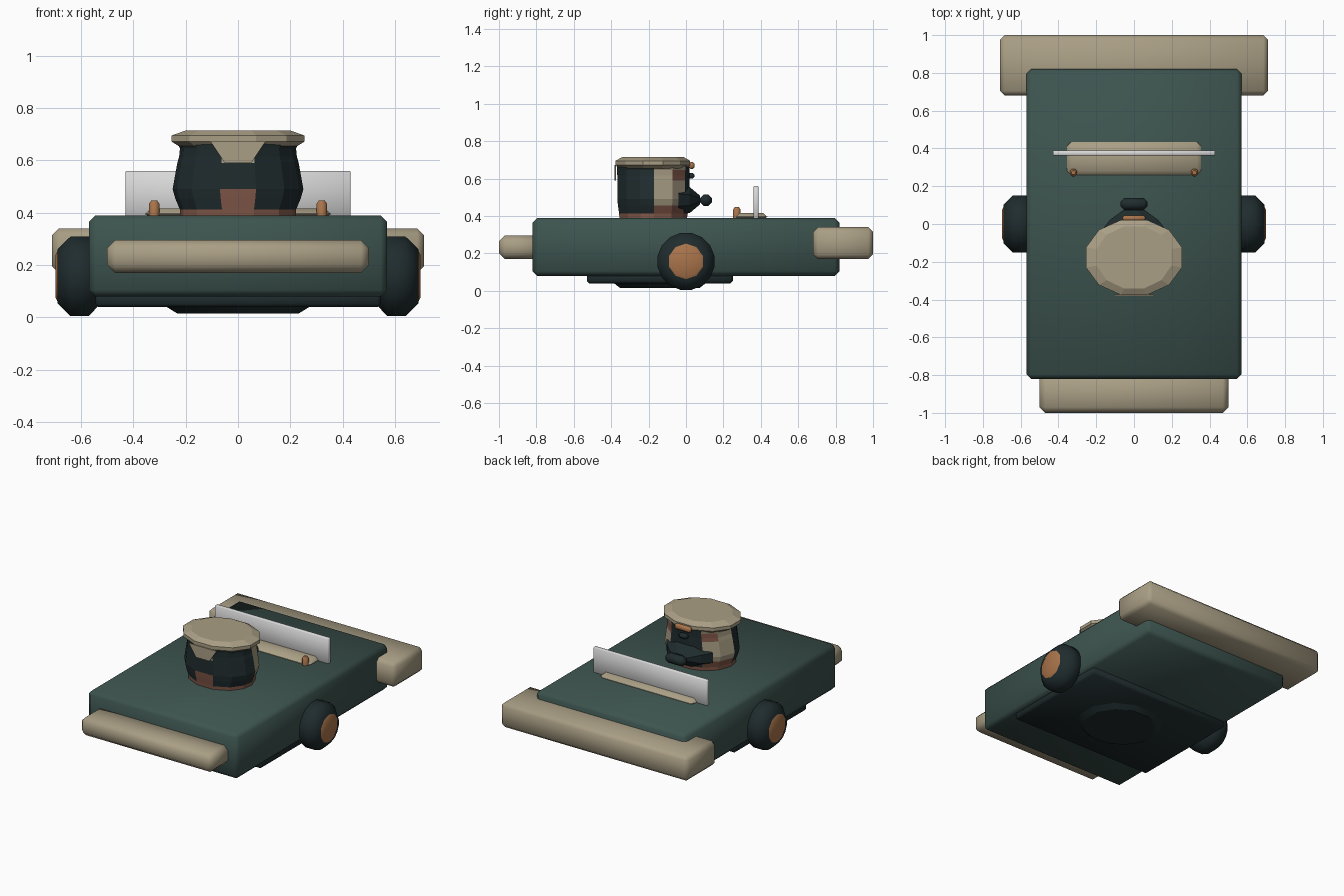
import bpy, bmesh, math
from mathutils import Matrix

if "Cube" in bpy.data.objects:
    bpy.data.objects.remove(bpy.data.objects["Cube"])


def material(name, r, g, b):
    m = bpy.data.materials.new(name)
    m.use_nodes = True
    m.diffuse_color = (r, g, b, 1)
    node = next(n for n in m.node_tree.nodes if n.type == "BSDF_PRINCIPLED")
    node.inputs["Base Color"].default_value = (r, g, b, 1)
    return m


green = material("dark green", 0.046, 0.088, 0.078)
tan = material("tan", 0.40, 0.345, 0.235)
dark = material("blackish green", 0.014, 0.025, 0.027)
orange = material("orange", 0.40, 0.175, 0.07)
rust = material("rust brown", 0.22, 0.095, 0.065)
white = material("pale grey", 0.70, 0.70, 0.70)


def finish(bm, name, mats, angle=50):
    bmesh.ops.recalc_face_normals(bm, faces=bm.faces)
    mesh = bpy.data.meshes.new(name)
    bm.to_mesh(mesh)
    bm.free()
    ob = bpy.data.objects.new(name, mesh)
    bpy.context.collection.objects.link(ob)
    for m in mats:
        mesh.materials.append(m)
    if angle:
        bpy.ops.object.select_all(action="DESELECT")
        ob.select_set(True)
        bpy.context.view_layer.objects.active = ob
        bpy.ops.object.shade_smooth_by_angle(angle=math.radians(angle))
    return ob


def box(name, mat, xs, ys, zs, bevel=0.0):
    bm = bmesh.new()
    bmesh.ops.create_cube(bm, size=1)
    for v in bm.verts:
        for i, (lo, hi) in enumerate((xs, ys, zs)):
            v.co[i] = lo + (v.co[i] + 0.5) * (hi - lo)
    if bevel:
        bmesh.ops.bevel(bm, geom=bm.edges[:], offset=bevel, segments=1,
                        profile=0.5, affect="EDGES")
    return finish(bm, name, [mat])


def loft(name, mats, rings, angles, centre=(0, 0), matrix=None, rule=None, smooth=0):
    """Stack elliptical rings (z, x radius, y radius) and cap both ends."""
    bm = bmesh.new()
    loops = [[bm.verts.new((centre[0] + rx * math.cos(math.radians(a)),
                            centre[1] + ry * math.sin(math.radians(a)), z))
              for a in angles] for z, rx, ry in rings]
    n = len(angles)
    for k in range(len(rings) - 1):
        for i in range(n):
            j = (i + 1) % n
            f = bm.faces.new((loops[k][i], loops[k][j], loops[k + 1][j], loops[k + 1][i]))
            if rule:
                mid = (angles[i] + (angles[j] if j else angles[0] + 360)) / 2
                f.material_index = rule(mid, (rings[k][0] + rings[k + 1][0]) / 2)
    bm.faces.new(loops[0])
    bm.faces.new(loops[-1])
    if matrix:
        bm.transform(matrix)
    return finish(bm, name, mats, smooth)


def even(n, start=0):
    return [start + 360 * i / n for i in range(n)]


# Hull and bumpers
box("hull", green, (-0.57, 0.57), (-0.82, 0.82), (0.08, 0.39), 0.025)
box("front_bumper", tan, (-0.5, 0.5), (-1, -0.79), (0.17, 0.295), 0.03)
box("rear_bumper", tan, (-0.71, 0.71), (0.68, 1), (0.17, 0.34), 0.025)

# Underside plate and disc
box("belly_plate", dark, (-0.545, 0.545), (-0.53, 0.25), (0.04, 0.1), 0.012)
loft("belly_disc", [dark], [(0.015, 0.24, 0.22), (0.045, 0.29, 0.26)],
     even(12, 15), (0, -0.14), smooth=30)

# Wheels and hubs
for side, label in ((1, "left"), (-1, "right")):
    place = Matrix.Translation((0, 0, 0.157)) @ Matrix.Rotation(side * math.pi / 2, 4, "Y")
    tyre = [(0.52, 0.1), (0.57, 0.155), (0.64, 0.155), (0.69, 0.105)]
    hub = [(0.66, 0.095), (0.69, 0.095), (0.698, 0.08)]
    loft(label + "_wheel", [dark], [(z, r, r) for z, r in tyre], even(16, 11.25),
         matrix=place, smooth=50)
    loft(label + "_hub", [orange], [(z, r, r) for z, r in hub], even(10),
         matrix=place, smooth=30)

# Windscreen, its ledge and the lamps
box("windscreen", white, (-0.43, 0.43), (0.362, 0.388), (0.385, 0.56), 0.004)
box("windscreen_ledge", tan, (-0.355, 0.355), (0.26, 0.435), (0.375, 0.416), 0.022)
for x, label in ((0.32, "left"), (-0.32, "right")):
    loft(label + "_lamp", [orange],
         [(0.385, 0.021, 0.021), (0.435, 0.021, 0.021), (0.447, 0.012, 0.012)],
         even(8, 22.5), (x, 0.272), smooth=50)

# Turret drum, with patches chosen by direction and height
half = [-74, -45, -20, 2, 32, 60, 80]
around = half + [180 - a for a in reversed(half)]


def patch(angle, z):
    side = angle if angle <= 90 else 180 - angle
    if z < 0.41:
        return 2
    if abs(angle - 270) < 5 or side < -74:
        return 2 if z < 0.49 else 1 if z > 0.59 else 0
    if 2 < side < 60:
        if z < 0.455 or (side > 32 and 0.60 < z < 0.64):
            return 2
        return 1
    return 0


hub_y = -0.177
loft("turret_drum", [dark, tan, rust],
     [(0.38, 0.222, 0.185), (0.412, 0.222, 0.188), (0.455, 0.24, 0.194),
      (0.49, 0.25, 0.198), (0.59, 0.232, 0.198), (0.615, 0.225, 0.198),
      (0.645, 0.222, 0.2), (0.68, 0.235, 0.2)],
     around, (0, hub_y), rule=patch)

# Cap over the drum
loft("turret_cap", [tan],
     [(0.655, 0.235, 0.19), (0.672, 0.263, 0.206), (0.695, 0.263, 0.206), (0.715, 0.205, 0.17)],
     even(12, 15), (0, hub_y))

# Pointed flap hanging at the front of the cap
bm = bmesh.new()
flap = bm.faces.new([bm.verts.new((x, -0.374, z)) for x, z in
                     ((-0.05, 0.59), (0.05, 0.59), (0.105, 0.672), (-0.105, 0.672))])
solid = bmesh.ops.extrude_face_region(bm, geom=[flap])
for v in solid["geom"]:
    if isinstance(v, bmesh.types.BMVert):
        v.co.y -= 0.008
finish(bm, "cap_flap", [tan], 0)

# Rear cone, knob and clip of the turret
loft("rear_cone", [dark], [(-0.04, 0.085, 0.19), (0.02, 0.075, 0.14), (0.075, 0.025, 0.06)],
     even(8, 22.5),
     matrix=Matrix(((0, 1, 0, 0), (0, 0, 1, 0), (1, 0, 0, 0.485), (0, 0, 0, 1))))
box("rear_knob", dark, (-0.072, 0.072), (0.075, 0.138), (0.453, 0.515), 0.02)
box("rear_clip", orange, (-0.06, 0.06), (0.015, 0.045), (0.652, 0.688), 0.009)
box("rear_latch", dark, (-0.03, 0.03), (0.0, 0.045), (0.6, 0.63), 0.009)
